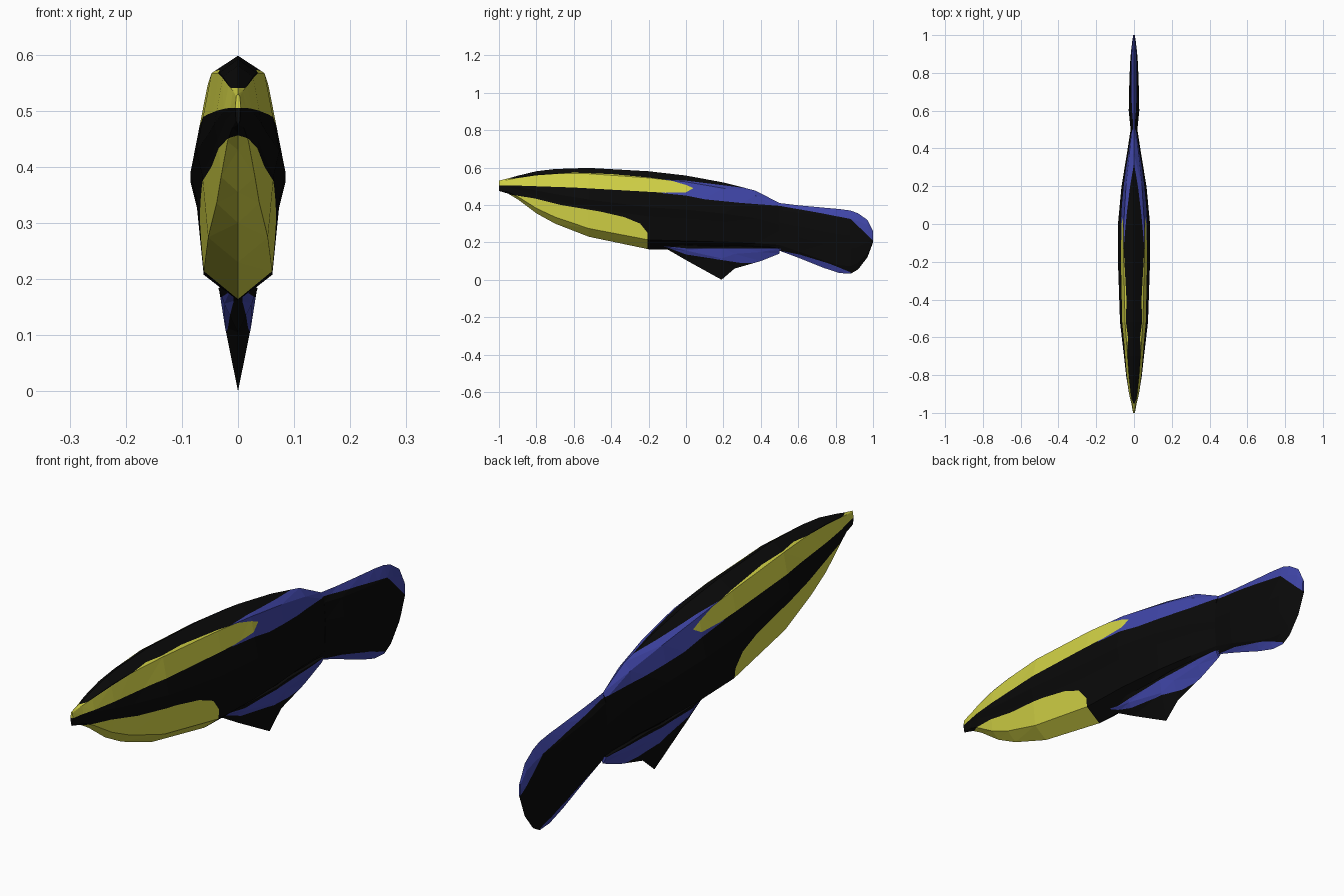
import bpy, bmesh
from mathutils import Vector

if "Cube" in bpy.data.objects:
    bpy.data.objects.remove(bpy.data.objects["Cube"])


def material(name, rgb):
    m = bpy.data.materials.new(name)
    m.diffuse_color = (*rgb, 1)
    m.use_nodes = True
    m.node_tree.nodes["Principled BSDF"].inputs["Base Color"].default_value = m.diffuse_color
    return m


MATS = [material("black", (0.003, 0.003, 0.003)),
        material("yellow", (0.66, 0.66, 0.062)),
        material("blue", (0.052, 0.062, 0.40))]

# Painted markings as side-view (y, z) outlines; the first match wins, the rest is black
MARKS = [
    # upper flank stripe
    (1, [(-1.01, .54), (-.93, .54), (-.8, .558), (-.6, .573), (-.4, .565), (-.2, .547),
         (-.08, .53), (0, .507), (.04, .49), (0, .467), (-.11, .465), (-.6, .493),
         (-.95, .505), (-1.01, .505)]),
    # belly patch
    (1, [(-.95, .457), (-.81, .435), (-.67, .40), (-.46, .365), (-.33, .335), (-.245, .30),
         (-.205, .25), (-.205, .1), (-.95, .1)]),
    # upper rear flank and top of tail
    (2, [(-.13, .537), (0, .53), (.2, .505), (.34, .487), (.36, .55), (1.01, .55), (1.01, .2),
         (.88, .325), (.7, .36), (.5, .395), (.3, .41), (.1, .43), (0, .45), (-.13, .463)]),
    # band over the lower fin
    (2, [(-.12, .18), (0, .168), (.505, .168), (.505, .09), (.29, .09), (0, .135)]),
    # lower edge of tail
    (2, [(.505, .155), (.61, .134), (.77, .085), (.88, .04), (.88, 0), (.505, 0)]),
]


def inside(y, z, poly):
    hit = False
    for (y1, z1), (y2, z2) in zip(poly, poly[1:] + poly[:1]):
        if (z1 > z) != (z2 > z) and y < y1 + (z - z1) * (y2 - y1) / (z2 - z1):
            hit = not hit
    return hit


def cut(bm, co, no, lo, hi):
    """Cut only the faces whose y range overlaps lo..hi."""
    faces = [f for f in bm.faces
             if max(v.co.y for v in f.verts) > lo + 1e-4 and min(v.co.y for v in f.verts) < hi - 1e-4]
    if faces:
        geom = set(faces)
        for f in faces:
            geom.update(f.edges)
            geom.update(f.verts)
        bmesh.ops.bisect_plane(bm, geom=list(geom), dist=1e-5, plane_co=co, plane_no=no)


def loft(name, stations, section):
    """Stations are (y, top, bottom, half width); section is (width share, height share)."""
    ring = section + [(-x, t) for x, t in reversed(section) if x > 0]
    bm = bmesh.new()
    rows = [[bm.verts.new((x * w, y, b + t * (top - b))) for x, t in ring]
            for y, top, b, w in stations]
    n = len(ring)
    for r0, r1 in zip(rows, rows[1:]):
        for i in range(n):
            bm.faces.new((r0[i], r0[(i + 1) % n], r1[(i + 1) % n], r1[i]))
    bm.faces.new(rows[0])
    bm.faces.new(rows[-1])
    bmesh.ops.triangulate(bm, faces=bm.faces[:])
    # cut the marking outlines into the surface
    for _, poly in MARKS:
        for y, _z in poly:
            cut(bm, (0, y, 0), (0, 1, 0), y - .001, y + .001)
    for _, poly in MARKS:
        for (y1, z1), (y2, z2) in zip(poly, poly[1:] + poly[:1]):
            if abs(y2 - y1) > 1e-4:
                cut(bm, (0, y1, z1), Vector((0, z1 - z2, y2 - y1)).normalized(),
                    min(y1, y2), max(y1, y2))
    bmesh.ops.recalc_face_normals(bm, faces=bm.faces[:])
    for f in bm.faces:
        c = f.calc_center_median()
        f.material_index = next((m for m, p in MARKS if inside(c.y, c.z, p)), 0)
    me = bpy.data.meshes.new(name)
    bm.to_mesh(me)
    bm.free()
    for m in MATS:
        me.materials.append(m)
    bpy.context.collection.objects.link(bpy.data.objects.new(name, me))


# Body with dorsal ridge
loft("body",
     [(-1, .53, .475, .005), (-.95, .542, .46, .014), (-.9, .556, .43, .026),
      (-.8, .58, .355, .042), (-.7, .592, .30, .053), (-.52, .598, .23, .074),
      (-.2, .58, .163, .085), (0, .557, .16, .085), (.2, .52, .158, .066),
      (.37, .477, .157, .038), (.5, .41, .155, .018)],
     [(0, 1), (.64, .915), (1, .54), (.86, .42), (.72, .12), (0, 0)])

# Tail fin
loft("tail_fin",
     [(.5, .41, .155, .018), (.6, .398, .118, .028), (.74, .385, .062, .025),
      (.82, .378, .036, .022), (.88, .37, .032, .019), (.92, .355, .055, .015),
      (.97, .32, .12, .009), (1, .26, .2, .004)],
     [(0, 1), (.7, .86), (1, .6), (1, .4), (.7, .12), (0, 0)])

# Lower fin
loft("lower_fin",
     [(-.1, .19, .163, .02), (0, .19, .105, .035), (.19, .19, 0, .033),
      (.26, .19, .06, .03), (.4, .18, .1, .024), (.5, .17, .14, .014)],
     [(0, 1), (1, .93), (.7, .6), (0, 0)])
